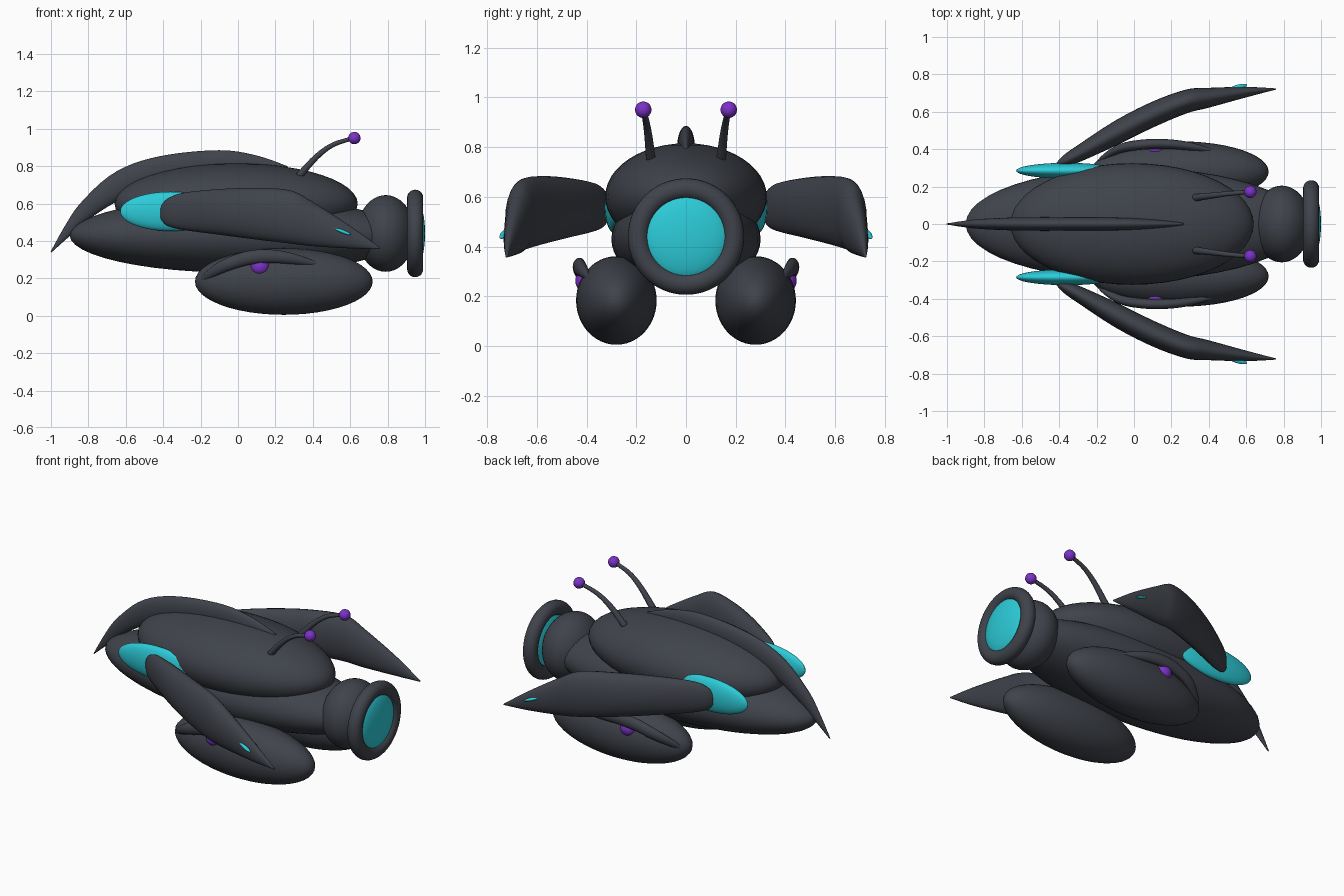
import bpy, bmesh, math
from mathutils import Vector

cube = bpy.data.objects.get("Cube")
if cube:
    bpy.data.objects.remove(cube, do_unlink=True)


def material(name, rgb):
    m = bpy.data.materials.new(name)
    m.use_nodes = True
    m.diffuse_color = (*rgb, 1)
    m.node_tree.nodes["Principled BSDF"].inputs["Base Color"].default_value = (*rgb, 1)
    return m


DARK = material("charcoal_shell", (0.05, 0.056, 0.07))
CYAN = material("cyan_glow", (0.025, 0.6, 0.69))
PURPLE = material("purple_light", (0.2, 0.032, 0.58))


def finish(name, bm, mat):
    bmesh.ops.recalc_face_normals(bm, faces=bm.faces)
    for f in bm.faces:
        f.smooth = True
    mesh = bpy.data.meshes.new(name)
    bm.to_mesh(mesh)
    bm.free()
    mesh.materials.append(mat)
    ob = bpy.data.objects.new(name, mesh)
    bpy.context.collection.objects.link(ob)
    return ob


def ellipsoid(name, centre, radii, mat, rot=(0, 0, 0)):
    bm = bmesh.new()
    bmesh.ops.create_uvsphere(bm, u_segments=48, v_segments=24, radius=1)
    ob = finish(name, bm, mat)
    ob.location, ob.scale, ob.rotation_euler = centre, radii, rot
    return ob


def spline(rows, steps=5):
    """Smooth a list of equal-length rows with a Catmull-Rom curve."""
    rows = [Vector(r) for r in rows]
    out = []
    for i in range(len(rows) - 1):
        a, b, c = rows[max(i - 1, 0)], rows[i], rows[i + 1]
        d = rows[min(i + 2, len(rows) - 1)]
        for k in range(steps):
            t = k / steps
            out.append(b + (c - a) * (t / 2) + (a * 2 - b * 5 + c * 4 - d) * (t * t / 2)
                       + (b * 3 - a - c * 3 + d) * (t ** 3 / 2))
    return out + [rows[-1]]


def loft(name, rows, mat, side=1, upright=False, sides=24):
    """Oval sections from rows of x, y, z, half width, half height."""
    rows = spline(rows)
    bm = bmesh.new()
    rings = []
    for i, r in enumerate(rows):
        ahead, behind = rows[min(i + 1, len(rows) - 1)], rows[max(i - 1, 0)]
        tx, tz = ahead[0] - behind[0], ahead[2] - behind[2]
        up = Vector((0, 0, 1)) if upright else Vector((-tz, 0, tx)).normalized()
        ring = []
        for k in range(sides):
            a = math.tau * k / sides
            p = Vector(r[:3]) + Vector((0, 1, 0)) * (max(r[3], 0.001) * math.cos(a))
            p += up * (max(r[4], 0.001) * math.sin(a))
            p.y *= side
            ring.append(bm.verts.new(p))
        rings.append(ring)
    for a, b in zip(rings, rings[1:]):
        for k in range(sides):
            n = (k + 1) % sides
            bm.faces.new((a[k], a[n], b[n], b[k]))
    bm.faces.new(rings[0])
    bm.faces.new(rings[-1])
    return finish(name, bm, mat)


# Hull
ellipsoid("lower_hull", (0, 0, 0.43), (0.9, 0.3, 0.2), DARK)
ellipsoid("upper_hull", (-0.01, 0, 0.6), (0.65, 0.325, 0.215), DARK)

# Curved crest along the back, hooked over the nose
loft("dorsal_crest", [
    (-1, 0, 0.34, 0.003, 0.003), (-0.9, 0, 0.465, 0.018, 0.03),
    (-0.8, 0, 0.575, 0.028, 0.05), (-0.62, 0, 0.705, 0.035, 0.073),
    (-0.4, 0, 0.775, 0.036, 0.08), (-0.1, 0, 0.81, 0.034, 0.075),
    (0.1, 0, 0.79, 0.025, 0.065), (0.26, 0, 0.77, 0.01, 0.03)], DARK)

# Engine
ellipsoid("engine_bulb", (0.79, 0, 0.44), (0.155, 0.205, 0.205), DARK)
bpy.ops.mesh.primitive_torus_add(major_radius=0.191, minor_radius=0.043, major_segments=64,
                                 minor_segments=20, location=(0.947, 0, 0.44),
                                 rotation=(0, math.pi / 2, 0))
ring = bpy.context.object
ring.name = "engine_ring"
ring.data.materials.append(DARK)
bpy.ops.object.shade_smooth()
ellipsoid("engine_glow", (0.955, 0, 0.44), (0.045, 0.17, 0.17), CYAN)

for s, label in ((-1, "front"), (1, "back")):
    # Antenna
    loft(label + "_antenna", [
        (0.32, 0.14, 0.74, 0.02, 0.02), (0.42, 0.152, 0.85, 0.016, 0.016),
        (0.51, 0.163, 0.915, 0.013, 0.013), (0.62, 0.172, 0.95, 0.011, 0.011)],
        DARK, s, sides=14)
    ellipsoid(label + "_antenna_tip", (0.622, 0.172 * s, 0.95), (0.033,) * 3, PURPLE)

    # Swept wing with its glowing root and tip light
    ellipsoid(label + "_wing_root_glow", (-0.36, 0.285 * s, 0.558), (0.27, 0.042, 0.105), CYAN)
    loft(label + "_wing", [
        (-0.415, 0.32, 0.55, 0.006, 0.03), (-0.38, 0.335, 0.553, 0.03, 0.07),
        (-0.3, 0.375, 0.558, 0.047, 0.098), (-0.1, 0.485, 0.555, 0.068, 0.122),
        (0.1, 0.585, 0.545, 0.07, 0.138), (0.28, 0.655, 0.528, 0.064, 0.142),
        (0.4, 0.675, 0.49, 0.053, 0.118), (0.6, 0.705, 0.42, 0.028, 0.06),
        (0.76, 0.722, 0.36, 0.003, 0.004)], DARK, s, upright=True)
    ellipsoid(label + "_wing_light", (0.56, 0.733 * s, 0.45), (0.05, 0.013, 0.009), CYAN,
              (0, 0.36, 0.24 * s))

    # Landing pod with its ridge and lamp
    ellipsoid(label + "_pod", (0.245, 0.28 * s, 0.183), (0.475, 0.162, 0.178), DARK)
    loft(label + "_pod_ridge", [
        (-0.22, 0.3, 0.16, 0.004, 0.004), (-0.16, 0.355, 0.215, 0.018, 0.022),
        (-0.07, 0.405, 0.268, 0.025, 0.033), (0.05, 0.425, 0.308, 0.027, 0.037),
        (0.17, 0.428, 0.318, 0.026, 0.036), (0.3, 0.415, 0.303, 0.022, 0.028),
        (0.45, 0.385, 0.268, 0.008, 0.008)], DARK, s)
    ellipsoid(label + "_pod_lamp", (0.118, 0.4 * s, 0.262), (0.05, 0.045, 0.048), PURPLE)
